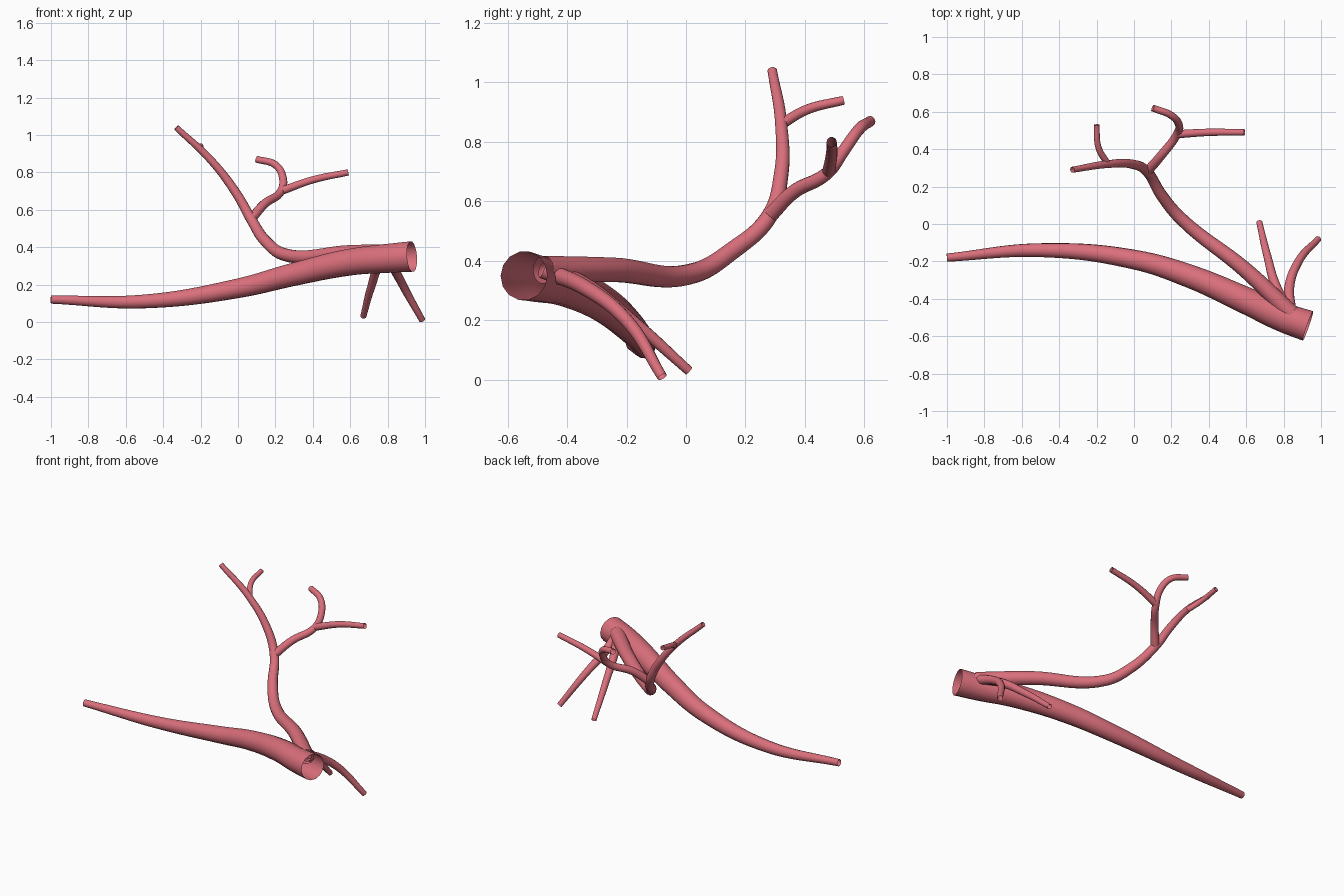
import bpy
from mathutils import Vector

default_cube = bpy.data.objects.get("Cube")
if default_cube:
    bpy.data.objects.remove(default_cube, do_unlink=True)

# Vessel wall material
wall = bpy.data.materials.new("vessel_wall")
wall.use_nodes = True
wall.diffuse_color = (0.7, 0.16, 0.2, 1)
shader = wall.node_tree.nodes["Principled BSDF"]
shader.inputs["Base Color"].default_value = wall.diffuse_color


def vessel(name, start_radius, end_radius, *path):
    """Open tube that tapers evenly with distance; returns its joints."""
    joints = [Vector(co) for co in path]
    distances = [0]
    for previous, current in zip(joints, joints[1:]):
        distances.append(distances[-1] + (current - previous).length)

    # Sweep a circle along a smooth path
    curve = bpy.data.curves.new(name, "CURVE")
    curve.dimensions = "3D"
    curve.bevel_depth = 1
    curve.bevel_resolution = 5
    curve.use_fill_caps = False
    curve.materials.append(wall)
    spline = curve.splines.new("BEZIER")
    spline.radius_interpolation = "LINEAR"
    spline.bezier_points.add(len(joints) - 1)
    for point, joint, distance in zip(spline.bezier_points, joints, distances):
        point.co = joint
        point.handle_left_type = point.handle_right_type = "AUTO"
        travelled = distance / distances[-1]
        point.radius = start_radius + (end_radius - start_radius) * travelled

    # Turn the swept curve into a smooth mesh
    tube = bpy.data.objects.new(name, curve)
    bpy.context.collection.objects.link(tube)
    bpy.ops.object.select_all(action="DESELECT")
    tube.select_set(True)
    bpy.context.view_layer.objects.active = tube
    bpy.ops.object.convert(target="MESH")
    bpy.ops.object.shade_smooth_by_angle()
    return joints


# Main trunk, wide open end to narrow end
vessel("main_trunk", 0.083, 0.022,
       (0.93, -0.545, 0.35), (0.8, -0.5, 0.34), (0.6, -0.41, 0.32),
       (0.3, -0.28, 0.255), (0, -0.19, 0.18), (-0.5, -0.14, 0.11),
       (-1, -0.18, 0.12))

# Long branch rising to the back
rising = vessel("rising_branch", 0.048, 0.016,
                (0.84, -0.48, 0.37), (0.6, -0.25, 0.37), (0.25, 0.03, 0.36),
                (0.15, 0.15, 0.43), (0.07, 0.28, 0.55), (-0.01, 0.32, 0.69),
                (-0.14, 0.32, 0.86), (-0.33, 0.29, 1.04))
root, fork, crown = rising[0], rising[4], rising[6]

# Twigs of the rising branch
vessel("top_twig", 0.018, 0.015,
       crown, (-0.19, 0.41, 0.91), (-0.2, 0.53, 0.94))
hooked = vessel("hooked_branch", 0.026, 0.018,
                fork, (0.14, 0.36, 0.63), (0.23, 0.48, 0.7),
                (0.24, 0.53, 0.77), (0.2, 0.58, 0.84), (0.1, 0.62, 0.87))
vessel("outer_twig", 0.022, 0.017,
       hooked[2], (0.4, 0.49, 0.76), (0.59, 0.49, 0.8))

# Two short branches dropping to the ground
vessel("lower_inner_branch", 0.03, 0.016,
       root, (0.77, -0.36, 0.33), (0.71, -0.16, 0.18), (0.67, 0.01, 0.03))
vessel("lower_outer_branch", 0.03, 0.017,
       root, (0.83, -0.34, 0.31), (0.88, -0.2, 0.2), (0.985, -0.08, 0.01))
